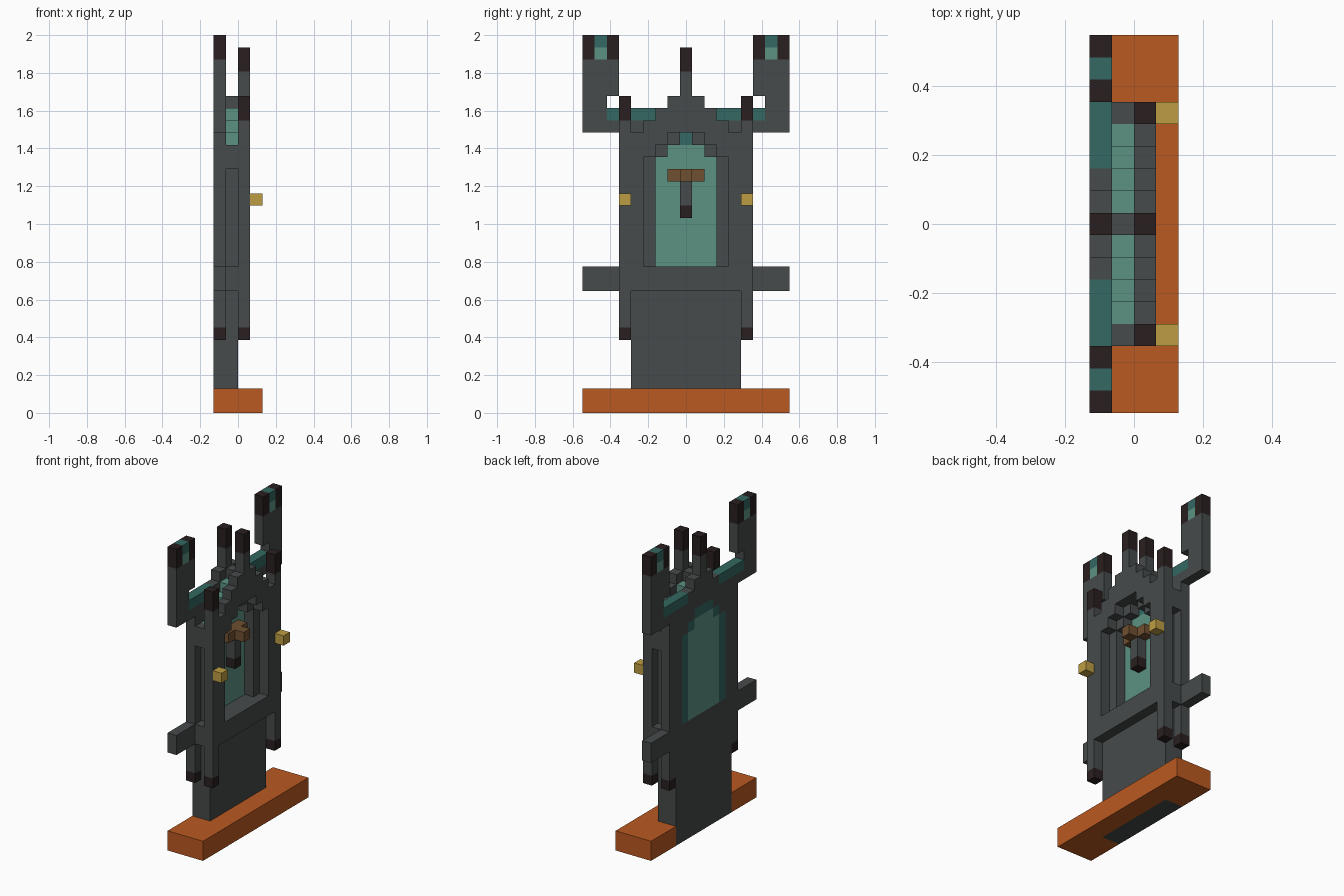
import bpy, bmesh

if "Cube" in bpy.data.objects:
    bpy.data.objects.remove(bpy.data.objects["Cube"])

U = 2 / 31            # size of one block
DEPTH, WIDTH = 4, 17  # blocks along x and y


def material(name, rgb):
    m = bpy.data.materials.new(name)
    m.use_nodes = True
    m.diffuse_color = (*rgb, 1)
    bsdf = next(n for n in m.node_tree.nodes if n.type == 'BSDF_PRINCIPLED')
    bsdf.inputs["Base Color"].default_value = (*rgb, 1)
    bsdf.inputs["Roughness"].default_value = 0.9
    return m


stone = material("stone grey", (.061, .069, .069))
dark = material("dark brown", (.023, .014, .014))
orange = material("orange", (.497, .100, .015))
gold = material("gold", (.515, .337, .056))
light_teal = material("light teal", (.107, .287, .231))
deep_teal = material("deep teal", (.034, .138, .122))
wood = material("wood brown", (.162, .080, .030))


def part(name, mat, *boxes, mirror=False):
    """Boxes given in block units: x from-to, y from-to, z from-to."""
    spans = list(boxes)
    if mirror:
        spans += [(x, (WIDTH - y[1], WIDTH - y[0]), z) for x, y, z in boxes]
    bm = bmesh.new()
    for x, y, z in spans:
        cube = bmesh.ops.create_cube(bm, size=1)
        for v in cube["verts"]:
            v.co.x = (x[v.co.x > 0] - DEPTH / 2) * U
            v.co.y = (y[v.co.y > 0] - WIDTH / 2) * U
            v.co.z = z[v.co.z > 0] * U
    mesh = bpy.data.meshes.new(name)
    bm.to_mesh(mesh)
    bm.free()
    mesh.materials.append(mat)
    bpy.context.collection.objects.link(bpy.data.objects.new(name, mesh))


BACK, MID, FRONT, OUTER = (0, 1), (1, 2), (2, 3), (3, 4)

# Base wrapped around the column
part("base_front", orange, ((2, 4), (0, 17), (0, 2)))
part("base_sides", orange, ((0, 2), (0, 4), (0, 2)), mirror=True)
part("column", stone, ((0, 2), (4, 13), (0, 10)))

# Cross bar and window sill
part("cross_bar", stone, (BACK, (0, 17), (10, 12)))
part("window_sill", stone, (MID, (3, 14), (10, 12)), (FRONT, (4, 13), (10, 12)))

# Side posts with dark feet and caps
part("back_posts", stone, (BACK, (3, 4), (7, 10)), (BACK, (3, 5), (12, 24)), mirror=True)
part("front_posts", stone, (FRONT, (3, 4), (7, 24)), mirror=True)
part("post_feet", dark, (BACK, (3, 4), (6, 7)), (FRONT, (3, 4), (6, 7)), mirror=True)
part("front_post_caps", dark, (FRONT, (3, 4), (24, 26)), mirror=True)
part("post_links", stone, (MID, (3, 4), (20, 22)), mirror=True)
part("side_knobs", gold, (OUTER, (3, 4), (17, 18)), mirror=True)

# Window jambs and stepped arches, one block lower in the middle layer
part("front_jambs", stone, (FRONT, (4, 5), (12, 23)), mirror=True)
part("middle_jambs", stone, (MID, (4, 5), (12, 21)), (MID, (5, 6), (12, 22)), mirror=True)
for step in range(3):
    y = (5 + step, 6 + step)
    part(f"front_arch_step_{step + 1}", stone, (FRONT, y, (21 + step, 24 + step)), mirror=True)
    part(f"back_arch_step_{step + 1}", stone, (BACK, y, (21 + step, 24 + step)), mirror=True)
for step in range(2):
    part(f"middle_arch_step_{step + 1}", stone,
         (MID, (6 + step, 7 + step), (21 + step, 23 + step)), mirror=True)
for step in range(4):
    part(f"arch_inlay_{step + 1}", light_teal,
         (MID, (4 + step, 5 + step), (21 + step, 22 + step)), mirror=True)
part("middle_keystone", stone, (MID, (8, 9), (23, 26)))

# Twin centre spires
for label, x in (("front", FRONT), ("back", BACK)):
    part(f"{label}_spire", stone, (x, (8, 9), (23, 28)))
    part(f"{label}_spire_tip", dark, (x, (8, 9), (28, 30)))

# Window pane with a deeper border
part("pane", light_teal, (BACK, (6, 11), (12, 21)), (BACK, (7, 10), (21, 22)))
part("pane_border", deep_teal, (BACK, (5, 6), (12, 21)), (BACK, (6, 7), (21, 22)), mirror=True)
part("pane_border_top", deep_teal, (BACK, (7, 10), (22, 23)))

# Raised arms joined to the arch by ledges
part("arms", stone, (BACK, (0, 2), (23, 29)), (BACK, (2, 3), (23, 24)),
     (BACK, (2, 3), (26, 29)), mirror=True)
part("ledges", deep_teal, (BACK, (2, 5), (24, 25)), mirror=True)
part("ledge_ends", deep_teal, (BACK, (5, 6), (24, 25)), mirror=True)
part("arm_tips", dark, (BACK, (0, 1), (29, 31)), (BACK, (2, 3), (29, 31)), mirror=True)
part("arm_gems", light_teal, (BACK, (1, 2), (29, 30)), mirror=True)
part("arm_gem_tops", deep_teal, (BACK, (1, 2), (30, 31)), mirror=True)

# Small hanging cross in the window
part("hanger_bar", wood, (MID, (7, 10), (19, 20)), (FRONT, (8, 9), (19, 20)))
part("hanger_rod", stone, (MID, (8, 9), (17, 19)))
part("hanger_tip", dark, (MID, (8, 9), (16, 17)))
